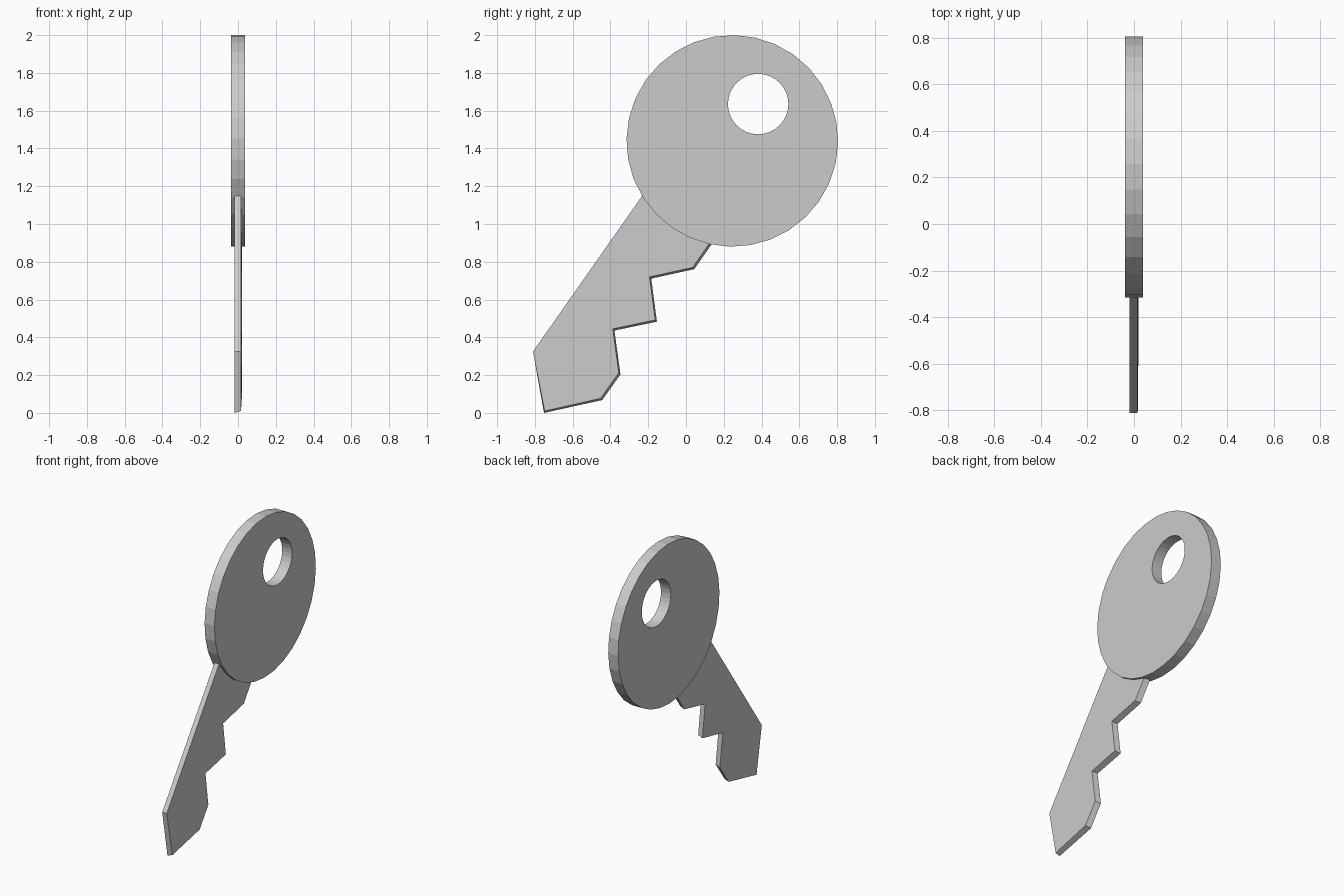
import bpy, bmesh, math

if "Cube" in bpy.data.objects:
    bpy.data.objects.remove(bpy.data.objects["Cube"])

AXIS = math.radians(55)  # lean of the key in the YZ plane


def prism(name, left, right, xl, xr):
    """Solid between a (y, z) outline at xl and a matching outline at xr."""
    bm = bmesh.new()
    a = [bm.verts.new((xl, y, z)) for y, z in left]
    b = [bm.verts.new((x, y, z)) for x, (y, z) in zip(xr, right)]
    n = len(a)
    bm.faces.new(a)
    bm.faces.new(b[::-1])
    for i in range(n):
        j = (i + 1) % n
        bm.faces.new((a[i], b[i], b[j], a[j]))
    bmesh.ops.recalc_face_normals(bm, faces=bm.faces)
    me = bpy.data.meshes.new(name)
    bm.to_mesh(me)
    bm.free()
    ob = bpy.data.objects.new(name, me)
    bpy.context.collection.objects.link(ob)
    return ob


def disc(name, y, z, r, half, sides=32):
    pts = [(y + r * math.cos(AXIS + math.tau * i / sides),
            z + r * math.sin(AXIS + math.tau * i / sides)) for i in range(sides)]
    return prism(name, pts, pts, -half, [half] * sides)


# Round head with a ring hole
head = disc("key_head", 0.245, 1.44, 0.56, 0.038)
hole = disc("hole_cutter", 0.382, 1.635, 0.16, 0.2)
hole.hide_render = True
hole.hide_viewport = True
hole.display_type = 'WIRE'
cut = head.modifiers.new("ring_hole", 'BOOLEAN')
cut.operation = 'DIFFERENCE'
cut.solver = 'EXACT'
cut.object = hole

# Toothed blade, running a little way into the head
back = [(-0.81, 0.325), (-0.13, 1.295)]
teeth = [(0.22, 1.03), (0.122, 0.895), (0.035, 0.77), (-0.193, 0.72),
         (-0.163, 0.492), (-0.388, 0.445), (-0.356, 0.213), (-0.452, 0.077)]
tip = [(-0.748, 0.01)]
# The left side is slightly wider along the teeth, so the cut edges slant
left = (back + [(y + 0.009, z - 0.009) for y, z in teeth]
        + [(y - 0.004, z - 0.01) for y, z in tip])
right_x = [0.016] * 2 + [0.02] * len(teeth) + [0.016]
prism("key_blade", left, back + teeth + tip, -0.019, right_x)
